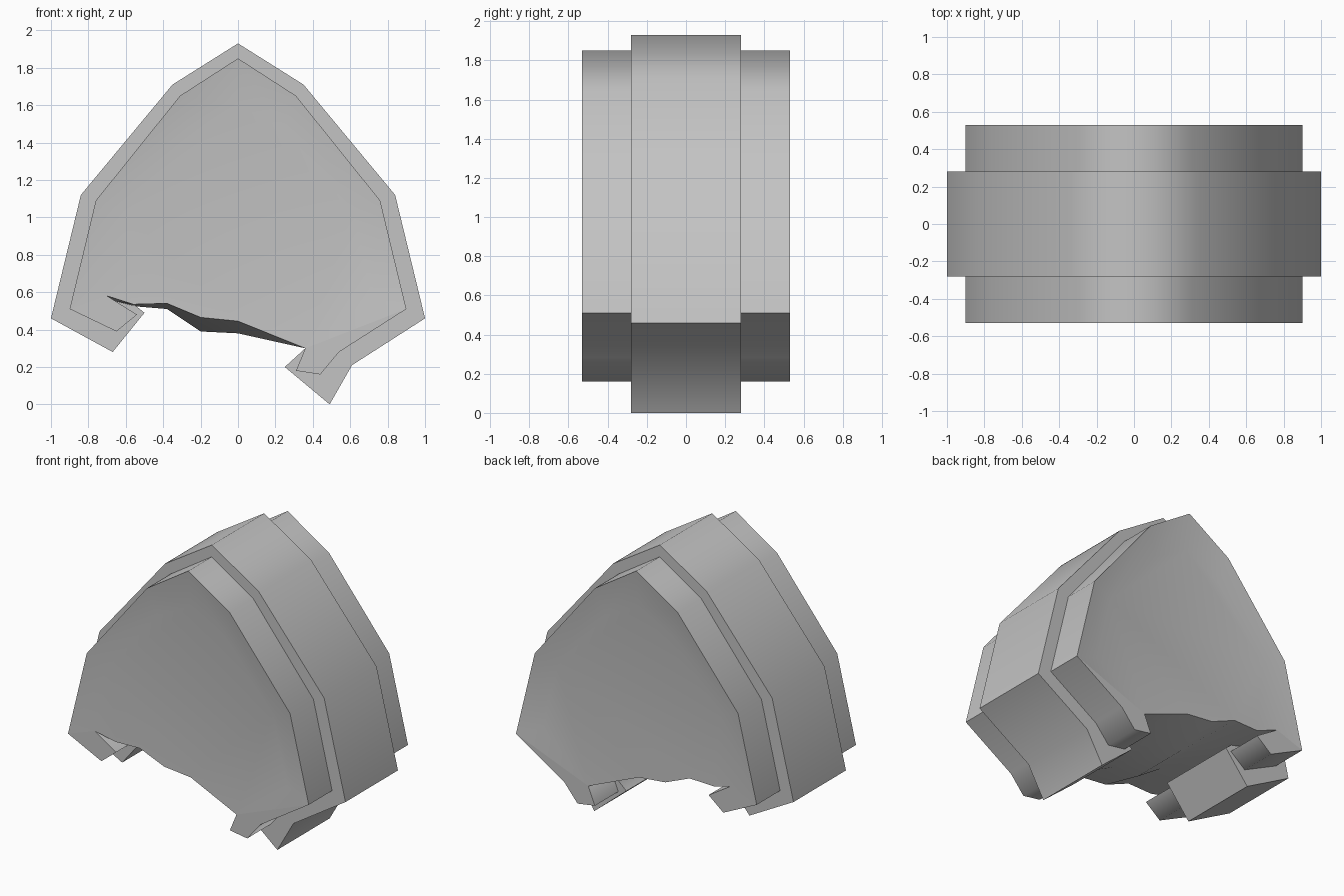
import bpy, bmesh, math

cube = bpy.data.objects.get("Cube")
if cube:
    bpy.data.objects.remove(cube, do_unlink=True)

grey = bpy.data.materials.new("plain_grey")
grey.use_nodes = True
colour = (0.55, 0.55, 0.55, 1)
grey.diffuse_color = colour
grey.node_tree.nodes["Principled BSDF"].inputs["Base Color"].default_value = colour


def finish(name, bm):
    """Turn a bmesh into a shaded object."""
    bmesh.ops.recalc_face_normals(bm, faces=bm.faces)
    mesh = bpy.data.meshes.new(name)
    bm.to_mesh(mesh)
    bm.free()
    mesh.materials.append(grey)
    obj = bpy.data.objects.new(name, mesh)
    bpy.context.collection.objects.link(obj)
    bpy.ops.object.select_all(action="DESELECT")
    obj.select_set(True)
    bpy.context.view_layer.objects.active = obj
    bpy.ops.object.shade_smooth_by_angle(angle=math.radians(68))
    return obj


def loft(bm, rings):
    """Join closed rings of equal length with quads."""
    for a, b in zip(rings, rings[1:]):
        for i in range(len(a)):
            j = (i + 1) % len(a)
            bm.faces.new((a[i], a[j], b[j], b[i]))


def prism(name, outline, depth):
    """Extrude an x/z outline evenly to both sides of y = 0."""
    bm = bmesh.new()
    rings = [[bm.verts.new((x, y, z)) for x, z in outline] for y in (-depth, depth)]
    loft(bm, rings)
    for ring in rings:
        bm.faces.new(ring)
    return finish(name, bm)


def arch(half):
    """Mirror a half arch, given from apex to foot, into a full one."""
    return [(-x, z) for x, z in reversed(half[1:])] + half


RIM = 0.53
RECESS = 0.50

# Main body: smooth arched wall, dished end faces, underside sagging at the middle
wall = arch([(0, 1.85), (0.31, 1.65), (0.76, 1.09), (0.9, 0.51)])
dish = arch([(0, 1.6), (0.25, 1.47), (0.61, 1.03), (0.72, 0.58)])
dish = dish[1:]                       # the first dish point is the lip corner
# x, z at the end faces, z at the middle
underside = [(0.36, 0.30, 0.30), (0, 0.445, 0.38), (-0.2, 0.465, 0.39),
             (-0.38, 0.54, 0.51), (-0.56, 0.535, 0.525), (-0.7, 0.58, 0.56)]

bm = bmesh.new()
rings = []
for side, is_end in ((-1, True), (-1, False), (1, False), (1, True)):
    ring = [bm.verts.new((x, side * (RIM if is_end else 0.2), z)) for x, z in wall]
    for x, z_end, z_mid in underside:
        flush = x in (0.36, -0.7)
        y = (RIM if flush else RECESS + 0.005) if is_end else 0.2
        ring.append(bm.verts.new((x, side * y, z_end if is_end else z_mid)))
    rings.append(ring)
loft(bm, rings)

count = len(wall)
for side, ring in ((-1, rings[0]), (1, rings[-1])):
    lip_corner = ring[-1]
    inner = [lip_corner] + [bm.verts.new((x, side * RECESS, z)) for x, z in dish]
    for i in range(count - 1):
        bm.faces.new((ring[i], ring[i + 1], inner[i + 1], inner[i]))
    bm.faces.new((ring[count - 1], ring[count], inner[-1]))
    bm.faces.new(inner + ring[count:-1])
finish("main_body", bm)

# Raised centre band with both of its hooked ends
band = arch([(0, 1.93), (0.35, 1.71), (0.84, 1.12), (1, 0.46)])
band += [(0.61, 0.21), (0.49, 0), (0.25, 0.2), (0.36, 0.3),
         (0.3, 0.6), (-0.4, 0.75), (-0.6, 0.57), (-0.5, 0.49), (-0.67, 0.28)]
prism("centre_band", band, 0.28)

# Narrow lips under the two feet of the arch
prism("right_lip", [(-0.9, 0.51), (-0.65, 0.39), (-0.54, 0.48), (-0.7, 0.58)], RIM)
prism("left_lip", [(0.9, 0.51), (0.54, 0.28), (0.44, 0.16), (0.31, 0.18), (0.36, 0.3)], RIM)
